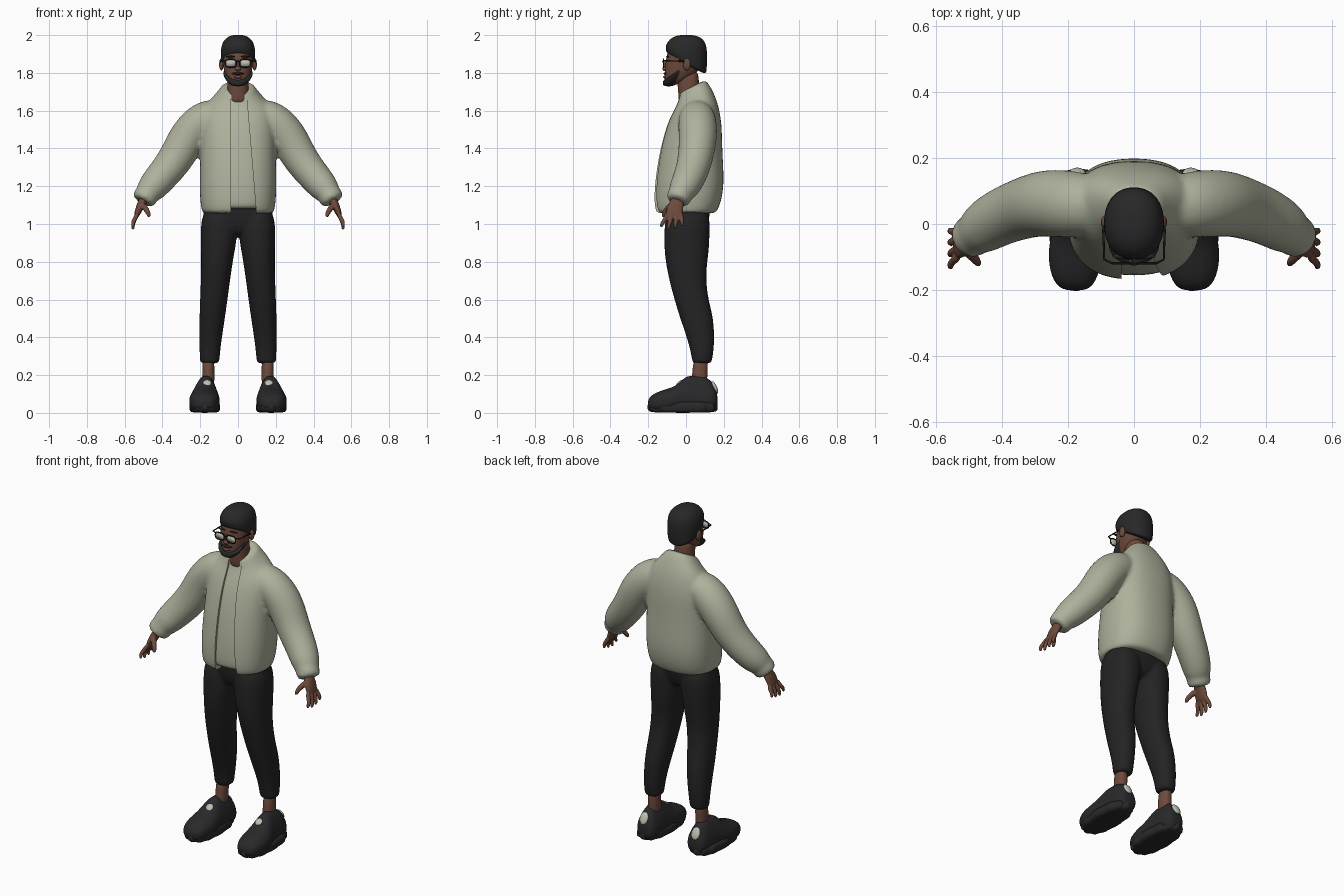
import bpy, bmesh, math
from mathutils import Vector, Matrix

cube = bpy.data.objects.get("Cube")
if cube:
    bpy.data.objects.remove(cube, do_unlink=True)


def material(name, r, g, b):
    m = bpy.data.materials.new(name)
    m.use_nodes = True
    m.diffuse_color = (r, g, b, 1)
    node = next(n for n in m.node_tree.nodes if n.type == 'BSDF_PRINCIPLED')
    node.inputs["Base Color"].default_value = (r, g, b, 1)
    node.inputs["Roughness"].default_value = 0.8
    return m


FABRIC = material("sage fabric", .42, .44, .33)
TROUSER = material("black trouser", .017, .017, .018)
SHOE = material("charcoal shoe", .022, .022, .024)
HAIR = material("black hair", .021, .021, .022)
SKIN = material("brown skin", .155, .068, .045)
LIP = material("lip", .17, .06, .05)
LENS = material("pale lens", .5, .53, .45)
FRAME = material("black frame", .01, .01, .01)


def power(v, n):
    return math.copysign(abs(v) ** (2 / n), v)


def skin_rings(bm, rings):
    """Bridge a list of point rings and close both ends."""
    loops = [[bm.verts.new(p) for p in ring] for ring in rings]
    count = len(loops[0])
    for a, b in zip(loops, loops[1:]):
        for i in range(count):
            j = (i + 1) % count
            bm.faces.new((a[i], a[j], b[j], b[i]))
    bm.faces.new(loops[0][::-1])
    bm.faces.new(loops[-1])


def stack(bm, rows, cx=0, n=2.2, seg=24, scallop=0):
    """Level rings: z, y centre, x radius, y radius, tilt, x centre."""
    rings = []
    for row in rows:
        z, cy, rx, ry, tilt, ox = (list(row) + [0, 0])[:6]
        ring = []
        for i in range(seg):
            a = math.tau * i / seg
            k = 1 + scallop * math.cos(12 * a)
            dy = ry * k * power(math.sin(a), n)
            ring.append((cx + ox + rx * k * power(math.cos(a), n), cy + dy, z + tilt * dy))
        rings.append(ring)
    skin_rings(bm, rings)


def tube(bm, path, side=1, seg=16):
    """Rings across a path: x, y, z, radius along y, other radius."""
    pts = [Vector((p[0] * side, p[1], p[2])) for p in path]
    rings = []
    for i, p in enumerate(path):
        t = (pts[min(i + 1, len(pts) - 1)] - pts[max(i - 1, 0)]).normalized()
        u = (Vector((0, 1, 0)) - t * t.y).normalized()
        v = t.cross(u)
        rings.append([pts[i] + u * p[3] * math.cos(a) + v * p[-1] * math.sin(a)
                      for a in (math.tau * k / seg for k in range(seg))])
    skin_rings(bm, rings)


def finish(name, bm, mat, sub=2, voxel=0, relax=6):
    bmesh.ops.recalc_face_normals(bm, faces=bm.faces)
    me = bpy.data.meshes.new(name)
    bm.to_mesh(me)
    bm.free()
    me.materials.append(mat)
    me.polygons.foreach_set("use_smooth", [True] * len(me.polygons))
    ob = bpy.data.objects.new(name, me)
    bpy.context.collection.objects.link(ob)
    if sub:
        m = ob.modifiers.new("round", 'SUBSURF')
        m.levels = m.render_levels = sub
    if voxel:
        m = ob.modifiers.new("fuse", 'REMESH')
        m.mode, m.voxel_size, m.use_smooth_shade = 'VOXEL', voxel, True
        m = ob.modifiers.new("relax", 'SMOOTH')
        m.factor, m.iterations = .5, relax
    return ob


def blob(name, loc, size, mat, tilt=0):
    bm = bmesh.new()
    mx = Matrix.Translation(loc) @ Matrix.Rotation(tilt, 4, 'X') @ Matrix.Diagonal((*size, 1))
    bmesh.ops.create_uvsphere(bm, u_segments=20, v_segments=12, radius=1, matrix=mx)
    return finish(name, bm, mat, sub=0)


def wire(name, points, radius, mat, closed=False):
    cu = bpy.data.curves.new(name, 'CURVE')
    cu.dimensions, cu.bevel_depth, cu.bevel_resolution = '3D', radius, 2
    sp = cu.splines.new('POLY')
    sp.points.add(len(points) - 1)
    for q, p in zip(sp.points, points):
        q.co = (*p, 1)
    sp.use_cyclic_u = closed
    cu.materials.append(mat)
    ob = bpy.data.objects.new(name, cu)
    bpy.context.collection.objects.link(ob)


SIDES = (("left", 1), ("right", -1))

# Jacket: torso and sleeves fused, front opening cut out
torso = [(1.055, 0, .185, .15), (1.06, 0, .19, .16), (1.1, .006, .2, .177), (1.21, .018, .207, .188),
         (1.39, .025, .2, .167), (1.53, .045, .2, .147), (1.62, .05, .185, .12, .2),
         (1.68, .045, .12, .09, .45), (1.725, .035, .085, .072, .5), (1.73, .035, .08, .066, .5)]
sleeve = [(.08, .055, 1.6, .085), (.19, .06, 1.55, .106), (.27, .065, 1.46, .104),
          (.33, .05, 1.34, .095), (.41, .02, 1.245, .088), (.462, -.015, 1.185, .08),
          (.48, -.03, 1.16, .064), (.49, -.036, 1.145, .068), (.502, -.042, 1.122, .062),
          (.505, -.044, 1.117, .05)]
bm = bmesh.new()
stack(bm, torso, n=2.4)
for _, s in SIDES:
    tube(bm, sleeve, s)
jacket = finish("jacket", bm, FABRIC, voxel=.011)

bm = bmesh.new()
skin_rings(bm, [[(-.038, y, 1), (.102, y, 1), (.035, y, 1.8), (-.038, y, 1.8)] for y in (-.4, -.03)])
cutter = finish("front_opening_cutter", bm, FABRIC, sub=0)
cutter.hide_render = True
cutter.display_type = 'WIRE'
cutter.hide_set(True)
cut = jacket.modifiers.new("opening", 'BOOLEAN')
cut.object, cut.operation = cutter, 'DIFFERENCE'
jacket.modifiers.new("crisp", 'EDGE_SPLIT').split_angle = math.radians(40)

# Shirt showing in the opening
bm = bmesh.new()
stack(bm, [(max(r[0], 1.08) - .004, r[1], r[2] - .015, r[3] - .013, *r[4:]) for r in torso[1:-1]], n=2.4)
finish("shirt", bm, FABRIC)

# Trousers: pelvis and both legs fused
leg = [(1.1, .01, .095, .12, 0, .095), (.95, .005, .1, .121, 0, .1), (.85, .003, .088, .119, 0, .107),
       (.73, .003, .079, .1, 0, .117), (.6, .028, .073, .09, 0, .128), (.5, .058, .068, .09, 0, .137),
       (.36, .085, .057, .067, 0, .148), (.275, .085, .052, .053, 0, .15), (.26, .085, .049, .05, 0, .15)]
bm = bmesh.new()
stack(bm, [(1.14, .01, .18, .12), (1.04, .008, .193, .121), (.96, .005, .15, .1), (.935, .005, .08, .06)])
for _, s in SIDES:
    stack(bm, [(*r[:5], r[5] * s) for r in leg])
finish("trousers", bm, TROUSER, voxel=.01, relax=4)

# Shoe sections: y, x centre, x radius, bottom, top
shoe = [(-.203, .178, .035, .03, .07), (-.175, .18, .066, .006, .103), (-.11, .179, .083, .004, .124),
        (-.045, .176, .08, .012, .145), (-.005, .173, .074, .012, .195), (.04, .17, .07, .008, .198),
        (.1, .168, .068, .004, .197), (.145, .167, .06, .006, .16), (.168, .167, .036, .03, .1)]
for label, s in SIDES:
    bm = bmesh.new()
    rings = []
    for y, cx, rx, lo, hi in shoe:
        ring = []
        for i in range(24):
            a = math.tau * i / 24
            z = (lo + hi) / 2 + (hi - lo) / 2 * power(math.sin(a), 2.6)
            taper = 1 - .4 * min(1, max(0, (z - .08) / .1))
            ring.append((s * (cx + rx * taper * power(math.cos(a), 2.6)), y, z))
        rings.append(ring)
    skin_rings(bm, rings)
    finish(label + "_shoe", bm, SHOE)
    bm = bmesh.new()
    stack(bm, [(0, -.018, .07, .165), (.012, -.018, .08, .182), (.045, -.018, .08, .182),
               (.065, -.018, .072, .17)], cx=.176 * s, n=2.5, seg=72, scallop=.03)
    finish(label + "_sole", bm, SHOE, sub=1)
    blob(label + "_tongue_patch", (.163 * s, -.036, .158), (.022, .022, .008), LENS, math.radians(42))
    blob(label + "_heel_patch", (.172 * s, .152, .135), (.026, .012, .036), LENS, math.radians(25))
    # Ankle
    bm = bmesh.new()
    stack(bm, [(.14, .07, .034, .045), (.2, .072, .031, .039), (.3, .08, .034, .042)], cx=.157 * s)
    finish(label + "_ankle", bm, SKIN)
    # Hand: palm, four fingers and thumb fused
    bm = bmesh.new()
    tube(bm, [(.48, -.035, 1.16, .03, .028), (.502, -.045, 1.125, .033, .024),
              (.52, -.057, 1.09, .046, .021), (.535, -.063, 1.05, .045, .016), (.54, -.065, 1.04, .03, .01)], s)
    for k in range(4):
        f = k / 3
        drop = .012 * abs(k - 1.3)
        tube(bm, [(.53, -.098 + .07 * f, 1.06, .013), (.549, -.112 + .09 * f, 1.02, .0125),
                  (.558, -.126 + .105 * f, .99 + drop, .011), (.554, -.133 + .115 * f, .965 + drop, .008)], s, 10)
    tube(bm, [(.51, -.075, 1.105, .017), (.487, -.1, 1.08, .016), (.473, -.116, 1.055, .013),
              (.47, -.124, 1.035, .008)], s, 10)
    finish(label + "_hand", bm, SKIN, voxel=.0045, relax=2)

# Neck and head
bm = bmesh.new()
stack(bm, [(1.62, .03, .07, .07), (1.69, .02, .058, .06), (1.74, .01, .055, .056), (1.82, .01, .055, .06)])
finish("neck", bm, SKIN)
bm = bmesh.new()
stack(bm, [(1.735, -.082, .03, .03), (1.76, -.05, .055, .064), (1.8, -.027, .073, .085), (1.85, -.01, .081, .1),
           (1.9, 0, .084, .102), (1.95, .003, .078, .088), (1.985, .003, .045, .05)])
finish("head", bm, SKIN)

# Hair and beard
bm = bmesh.new()
stack(bm, [(1.835, .015, .076, .085, -.5), (1.85, .005, .089, .105, -.5), (1.9, .002, .093, .111, -.2),
           (1.95, .001, .089, .11), (1.985, .002, .066, .084), (2.002, .002, .03, .04)])
finish("hair", bm, HAIR)
bm = bmesh.new()
stack(bm, [(1.728, -.088, .03, .028), (1.75, -.075, .056, .049, .2), (1.787, -.058, .077, .064, .5),
           (1.805, -.055, .08, .067, .7), (1.805, -.05, .06, .05, .7)])
finish("beard", bm, HAIR)
blob("moustache", (0, -.106, 1.796), (.034, .013, .007), HAIR)
blob("lips", (0, -.109, 1.778), (.022, .012, .008), LIP)
blob("nose", (0, -.107, 1.822), (.017, .018, .014), SKIN)
blob("nose_bridge", (0, -.104, 1.842), (.009, .013, .028), SKIN)

# Ears, brows and glasses
for label, s in SIDES:
    blob(label + "_ear", (.088 * s, .005, 1.845), (.012, .02, .032), SKIN)
    blob(label + "_eyebrow", (.038 * s, -.097, 1.886), (.027, .008, .005), HAIR)
    rim = [(s * .038 + .029 * power(math.cos(a), 3), -.119, 1.851 + .021 * power(math.sin(a), 3))
           for a in (math.tau * i / 32 for i in range(32))]
    bm = bmesh.new()
    skin_rings(bm, [[(x, y + d, z) for x, y, z in rim] for d in (-.001, .001)])
    finish(label + "_lens", bm, LENS, sub=0)
    wire(label + "_glasses_rim", rim, .0035, FRAME, True)
    wire(label + "_glasses_temple", [(.066 * s, -.119, 1.864), (.09 * s, -.108, 1.864),
                                     (.093 * s, -.02, 1.862), (.091 * s, .01, 1.85)], .0035, FRAME)
wire("glasses_bridge", [(-.01, -.12, 1.858), (0, -.123, 1.862), (.01, -.12, 1.858)], .0035, FRAME)
